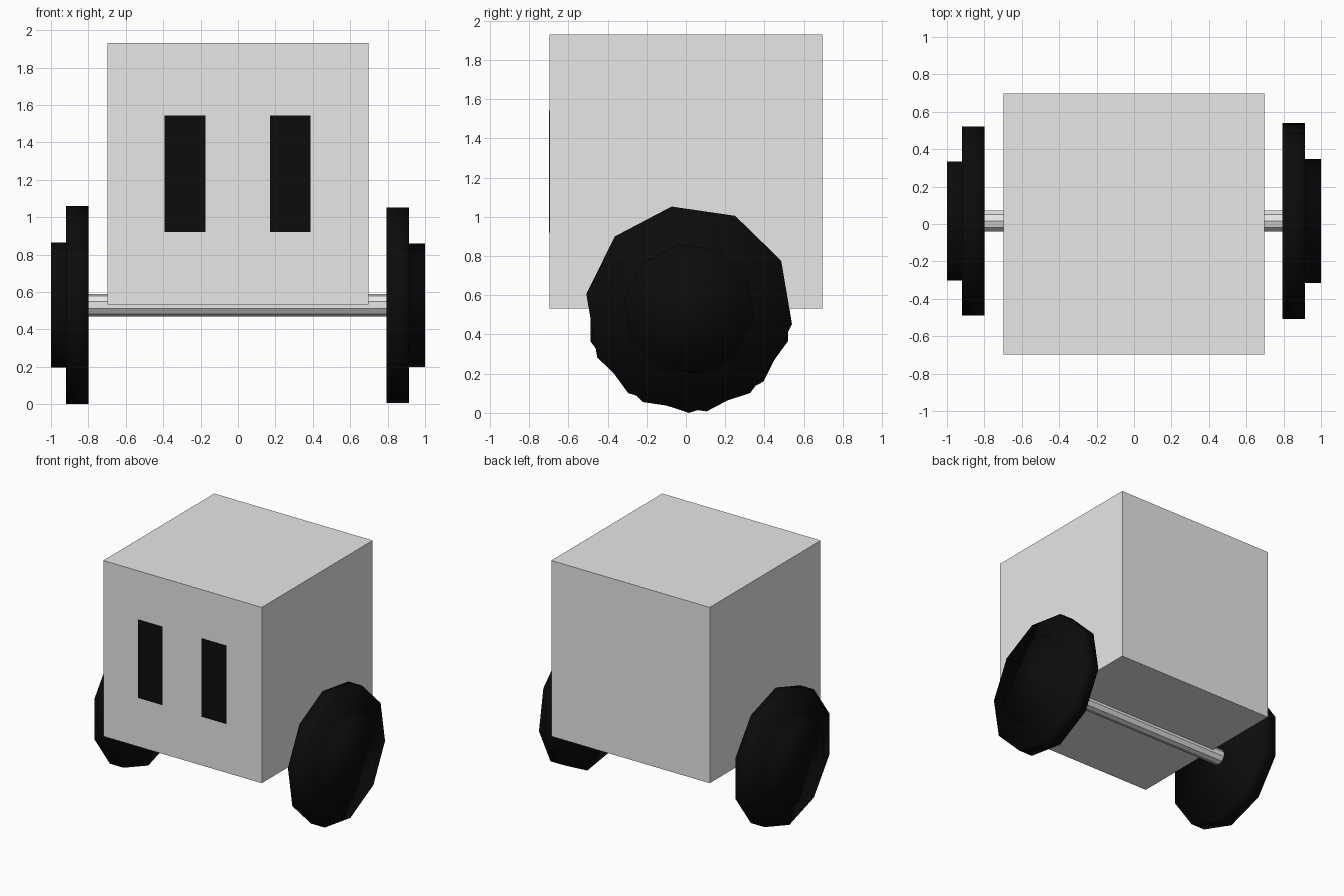
import bpy, math

if "Cube" in bpy.data.objects:
    bpy.data.objects.remove(bpy.data.objects["Cube"])


def mat(name, v):
    m = bpy.data.materials.new(name)
    m.diffuse_color = (v, v, v, 1)
    m.use_nodes = True
    m.node_tree.nodes["Principled BSDF"].inputs["Base Color"].default_value = m.diffuse_color
    return m


GREY = mat("light grey", 0.8)
BLACK = mat("black", 0.0035)


def add(name, verts, faces, material, smooth=False):
    me = bpy.data.meshes.new(name)
    me.from_pydata(verts, [], faces)
    me.materials.append(material)
    for p in me.polygons:
        p.use_smooth = smooth
    ob = bpy.data.objects.new(name, me)
    bpy.context.collection.objects.link(ob)
    return ob


def box(name, lo, hi, material):
    bpy.ops.mesh.primitive_cube_add(size=1, location=[(a + b) / 2 for a, b in zip(lo, hi)])
    ob = bpy.context.object
    ob.name = name
    ob.scale = [b - a for a, b in zip(lo, hi)]
    ob.data.materials.append(material)


def lathe(name, profile, turn, material, smooth, n=10):
    """Revolve (x, radius) points about the axle line, with closed ends."""
    cy, cz = 0.016, 0.53
    verts = []
    for x, r in profile:
        for i in range(n):
            a = math.radians(turn) + math.tau * i / n
            verts.append((x, cy + r * math.cos(a), cz + r * math.sin(a)))
    flip = profile[-1][0] < profile[0][0]
    faces = [list(range(n))[::-1], [(len(profile) - 1) * n + i for i in range(n)]]
    for k in range(len(profile) - 1):
        for i in range(n):
            j = (i + 1) % n
            faces.append([k * n + i, k * n + j, (k + 1) * n + j, (k + 1) * n + i])
    if flip:
        faces = [f[::-1] for f in faces]
    return add(name, verts, faces, material, smooth)


# Cube body
H = 0.697
box("body", (-H, -H, 0.532), (H, H, 1.93), GREY)

# Two dark eye slots on the front
for side, x0, x1 in (("left", -0.392, -0.175), ("right", 0.17, 0.387)):
    box("eye_" + side, (x0, -H - 0.002, 0.92), (x1, -H + 0.004, 1.543), BLACK)

# Axle under the body
lathe("axle", [(-0.81, 0.06), (0.81, 0.06)], 90, GREY, False)

# Ten-sided wheels with raised hubs, turned differently on each side
for side, s, inner, step, turn in (("left", -1, 0.8, 0.92, 90), ("right", 1, 0.795, 0.915, -8.3)):
    lathe("wheel_" + side,
          [(s * inner, 0.53), (s * step, 0.53), (s * step, 0.335), (s * 1.0, 0.335)],
          turn, BLACK, True)
